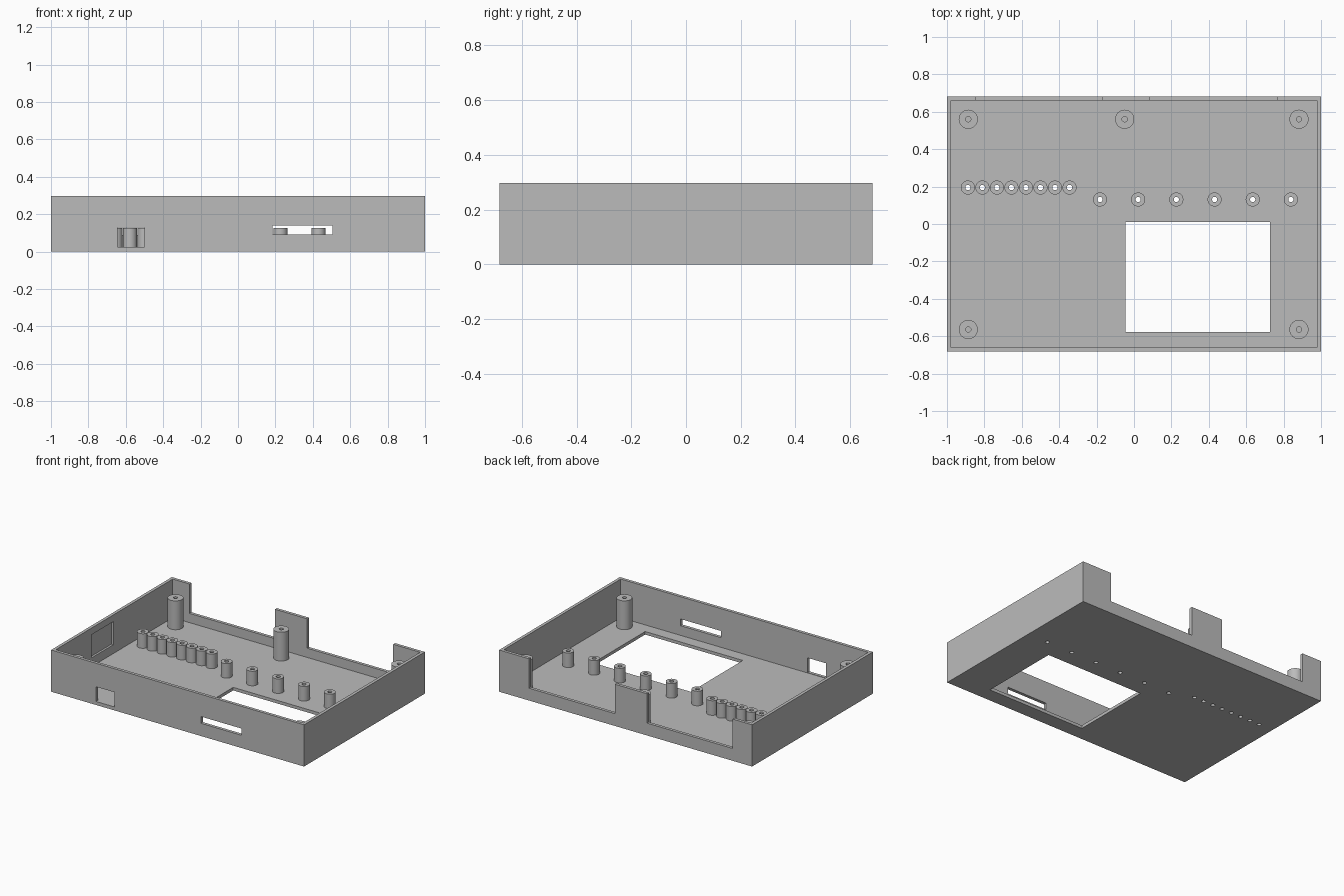
import bpy, bmesh, math

if "Cube" in bpy.data.objects:
    bpy.data.objects.remove(bpy.data.objects["Cube"])

W, D, H = 1.0, 0.682, 0.298      # half width, half depth, height
T, FLOOR = 0.022, 0.022          # wall and floor thickness
SILL = 0.088                     # height of the rear wall in its openings

grey = bpy.data.materials.new("grey plastic")
grey.diffuse_color = (0.5, 0.5, 0.5, 1)
grey.use_nodes = True
grey.node_tree.nodes["Principled BSDF"].inputs["Base Color"].default_value = grey.diffuse_color


def make_object(name, bm):
    bmesh.ops.recalc_face_normals(bm, faces=bm.faces)
    mesh = bpy.data.meshes.new(name)
    bm.to_mesh(mesh)
    bm.free()
    mesh.materials.append(grey)
    ob = bpy.data.objects.new(name, mesh)
    bpy.context.collection.objects.link(ob)
    return ob


def box(name, x0, x1, y0, y1, z0, z1):
    bm = bmesh.new()
    bmesh.ops.create_cube(bm, size=1)
    for v in bm.verts:
        v.co = ((x0 + x1) / 2 + v.co.x * (x1 - x0),
                (y0 + y1) / 2 + v.co.y * (y1 - y0),
                (z0 + z1) / 2 + v.co.z * (z1 - z0))
    return make_object(name, bm)


def select_only(ob):
    bpy.ops.object.select_all(action='DESELECT')
    ob.select_set(True)
    bpy.context.view_layer.objects.active = ob


def cut(target, cutter):
    cutter.hide_render = True
    mod = target.modifiers.new("cut", 'BOOLEAN')
    mod.operation, mod.solver, mod.object = 'DIFFERENCE', 'EXACT', cutter
    select_only(target)
    bpy.ops.object.modifier_apply(modifier=mod.name)
    bpy.data.objects.remove(cutter)


def tube(name, x, y, r_out, r_in, top, n=32):
    """Hollow post standing on the floor."""
    bm = bmesh.new()
    profile = [(r_out, FLOOR), (r_out, top), (r_in, top), (r_in, FLOOR)]
    rings = [[bm.verts.new((x + r * math.cos(2 * math.pi * i / n),
                            y + r * math.sin(2 * math.pi * i / n), z))
              for i in range(n)] for r, z in profile]
    for a, b in zip(rings, rings[1:]):
        for i in range(n):
            j = (i + 1) % n
            bm.faces.new((a[i], a[j], b[j], b[i]))
    ob = make_object(name, bm)
    select_only(ob)
    bpy.ops.object.shade_smooth_by_angle(angle=math.radians(30))
    return ob


# Open tray
case = box("case", -W, W, -D, D, 0, H)
cut(case, box("cavity", -W + T, W - T, -D + T, D - T, FLOOR, H + 0.1))

# Display window in the floor
cut(case, box("display_window", -0.045, 0.727, -0.577, 0.01, -0.1, 0.1))

# Front wall openings: square port and long slot
cut(case, box("port", -0.645, -0.5, -D - 0.1, -D + T + 0.02, 0.025, 0.13))
cut(case, box("slot", 0.185, 0.505, -D - 0.1, -D + T + 0.02, 0.091, 0.139))

# Rear wall openings either side of the middle tab
for x0, x1 in ((-0.845, -0.17), (0.085, 0.765)):
    cut(case, box("rear_opening", x0, x1, D - T - 0.02, D + 0.1, SILL, H + 0.1))

# Shallow pocket inside the left wall
cut(case, box("pocket", -W + 0.007, -W + T + 0.02, -0.255, -0.01, 0.085, 0.25))

# Two rows of hollow posts with holes through the floor
posts = [(-0.888 + 0.0776 * i, 0.195) for i in range(8)]
posts += [(-0.182 + 0.2042 * i, 0.131) for i in range(6)]
for i, (x, y) in enumerate(posts):
    bm = bmesh.new()
    bmesh.ops.create_cone(bm, cap_ends=True, segments=32, radius1=0.014,
                          radius2=0.014, depth=0.2)
    bmesh.ops.translate(bm, verts=bm.verts, vec=(x, y, 0))
    cut(case, make_object("post_hole", bm))
    tube(f"post_{i + 1}", x, y, 0.0375, 0.014, 0.126)

# Tall screw standoffs
for i, (x, y) in enumerate([(-0.886, 0.56), (-0.05, 0.56), (0.882, 0.56),
                            (-0.886, -0.564), (0.882, -0.564)]):
    tube(f"standoff_{i + 1}", x, y, 0.051, 0.014, 0.228)
